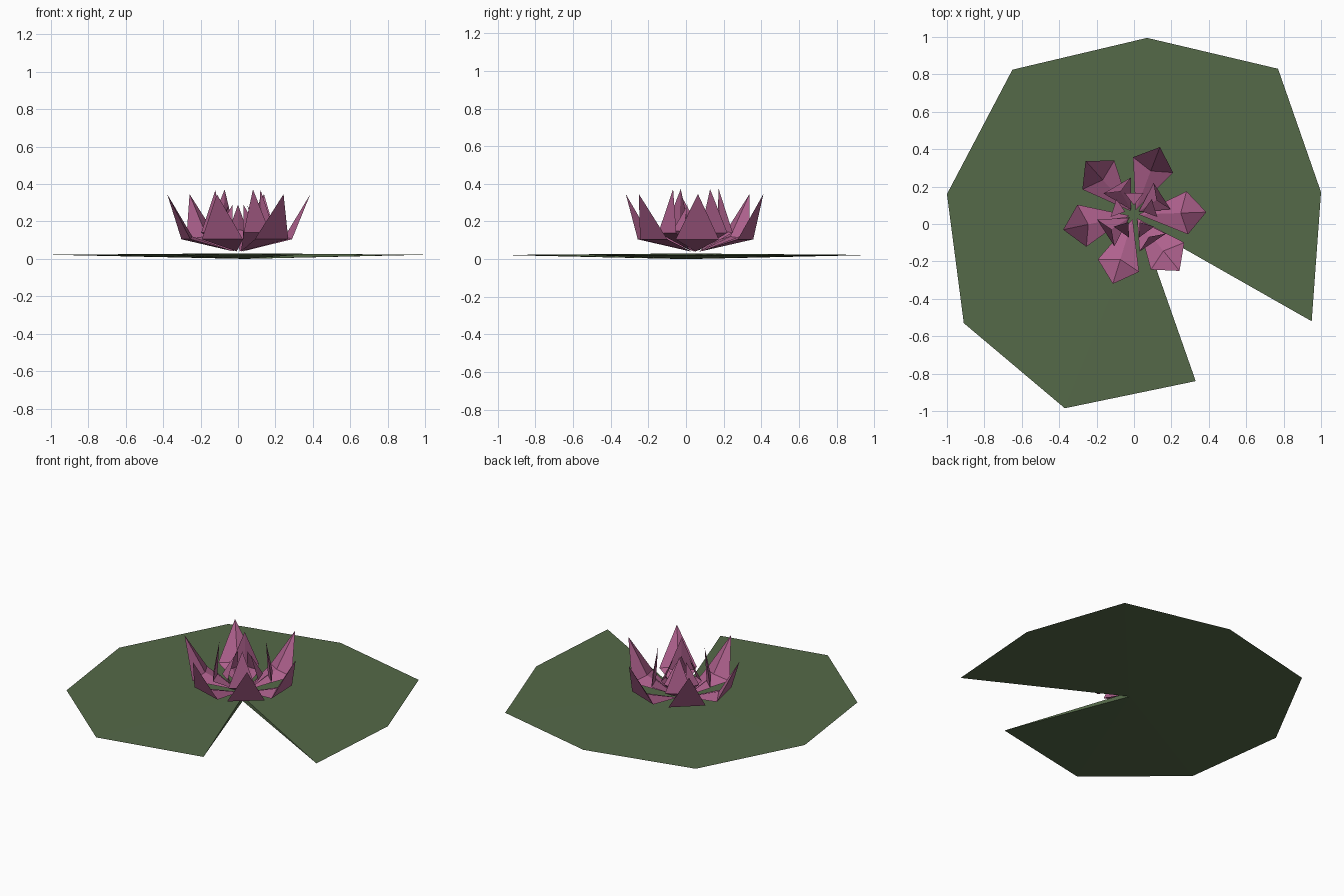
import bpy, bmesh, math
from mathutils import Vector

if "Cube" in bpy.data.objects:
    bpy.data.objects.remove(bpy.data.objects["Cube"])


def material(name, rgb):
    m = bpy.data.materials.new(name)
    m.diffuse_color = (*rgb, 1)
    m.use_nodes = True
    m.node_tree.nodes["Principled BSDF"].inputs["Base Color"].default_value = m.diffuse_color
    return m


GREEN = material("leaf green", (0.09, 0.142, 0.065))
PINK = material("petal pink", (0.43, 0.12, 0.27))


def add_object(name, verts, faces, mat):
    mesh = bpy.data.meshes.new(name)
    mesh.from_pydata(verts, [], faces)
    bm = bmesh.new()
    bm.from_mesh(mesh)
    bmesh.ops.recalc_face_normals(bm, faces=bm.faces)
    bm.to_mesh(mesh)
    bm.free()
    mesh.materials.append(mat)
    ob = bpy.data.objects.new(name, mesh)
    bpy.context.collection.objects.link(ob)


# Floating leaf: shallow double cone with a wedge notch
rim = [(0.33, -0.84), (-0.37, -0.985), (-0.91, -0.53), (-1, 0.16), (-0.65, 0.825),
       (0.07, 0.995), (0.77, 0.83), (1, 0.17), (0.95, -0.52)]
n = len(rim)
verts = [(x, y, 0.022) for x, y in rim] + [(0.035, 0.0, 0.03), (0.035, 0.0, 0.0)]
faces = []
for i in range(n - 1):
    faces += [(i, i + 1, n), (i + 1, i, n + 1)]
faces += [(0, n, n + 1), (n - 1, n + 1, n)]
add_object("lily_pad", verts, faces, GREEN)

CENTRE = Vector((0, 0.05, 0))


def petal(name, angle, base, side, inner, tip):
    """Folded petal; each point is (radius, z), side is (radius, half width, z)."""
    a = math.radians(angle)
    out = Vector((math.cos(a), math.sin(a), 0))
    across = Vector((-math.sin(a), math.cos(a), 0))

    def at(r, w, z):
        return CENTRE + out * r + across * w + Vector((0, 0, z))

    r, w, z = side
    pts = [at(base[0], 0, base[1]), at(r, w, z), at(r, -w, z),
           at(tip[0], 0, tip[1]), at(inner[0], 0, inner[1])]
    add_object(name, pts,
               [(0, 1, 2), (1, 3, 2), (0, 4, 1), (0, 2, 4), (1, 4, 3), (2, 3, 4)], PINK)


# Outer ring opens outward
for i, ang in enumerate((2, 69, 132, 192, 253, 309)):
    petal(f"outer_petal_{i + 1}", ang, (0.025, 0.04), (0.285, 0.115, 0.105),
          (0.25, 0.12), (0.387, 0.346))

# Middle ring stands up and leans slightly inward
for i, ang in enumerate((33, 120, 213, 304)):
    petal(f"middle_petal_{i + 1}", ang, (0.03, 0.045), (0.18, 0.085, 0.14),
          (0.155, 0.15), (0.143, 0.372))

# Inner ring closes over the open heart
for i in range(5):
    petal(f"inner_petal_{i + 1}", 18 + 72 * i, (0.05, 0.06), (0.115, 0.05, 0.15),
          (0.1, 0.155), (0.05, 0.29))
